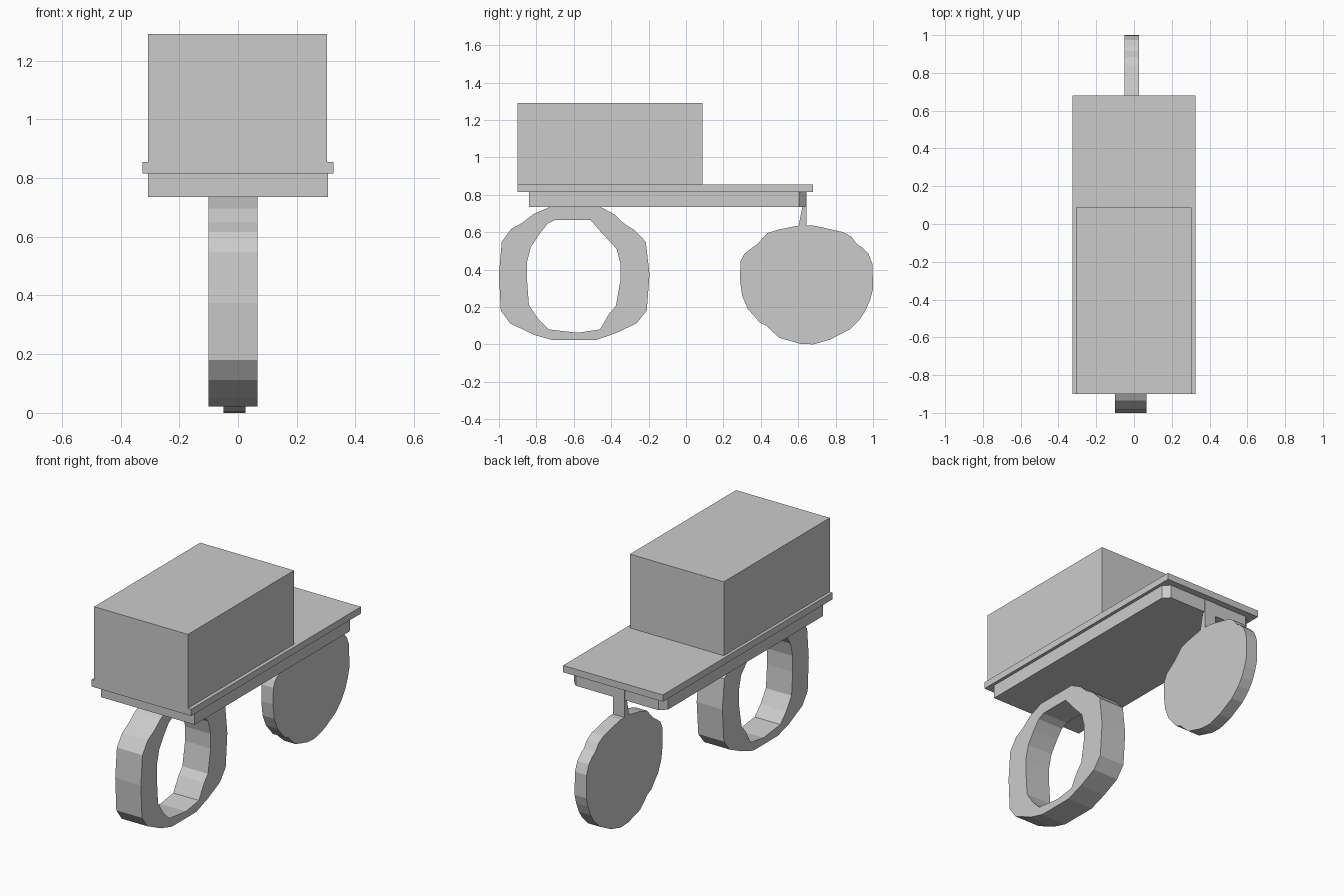
import bpy
from math import radians


def box(name, x, y, z):
    """Axis-aligned box from its (min, max) ranges."""
    bpy.ops.mesh.primitive_cube_add(size=1, location=[sum(r) / 2 for r in (x, y, z)])
    ob = bpy.context.object
    ob.name = name
    ob.scale = [r[1] - r[0] for r in (x, y, z)]
    bpy.ops.object.transform_apply(location=False, rotation=False, scale=True)
    return ob


def extrude(name, outlines, lo, hi, along_x=True):
    """Solid from closed outlines; (y, z) pushed along x, or (x, y) along z."""
    cu = bpy.data.curves.new(name, 'CURVE')
    cu.dimensions = '2D'
    cu.fill_mode = 'BOTH'
    cu.extrude = (hi - lo) / 2
    for pts in outlines:
        sp = cu.splines.new('POLY')
        sp.points.add(len(pts) - 1)
        for p, (a, b) in zip(sp.points, pts):
            p.co = (a, b, 0, 1)
        sp.use_cyclic_u = True
    ob = bpy.data.objects.new(name, cu)
    bpy.context.collection.objects.link(ob)
    mid = (lo + hi) / 2
    if along_x:
        ob.rotation_euler = (radians(90), 0, radians(90))
        ob.location.x = mid
    else:
        ob.location.z = mid
    bpy.ops.object.select_all(action='DESELECT')
    ob.select_set(True)
    bpy.context.view_layer.objects.active = ob
    bpy.ops.object.convert(target='MESH')
    ob = bpy.context.object
    bpy.ops.object.transform_apply(location=False, rotation=True, scale=False)
    for poly in ob.data.polygons:
        poly.use_smooth = False
    return ob


# Upper body and deck
box("cargo_box", (-0.307, 0.304), (-0.90, 0.087), (0.855, 1.29))
box("deck_plate", (-0.325, 0.325), (-0.90, 0.68), (0.815, 0.855))

# Under-deck slab with clipped rear corners
extrude("under_slab", [[(-0.306, -0.84), (0.306, -0.84), (0.306, 0.605), (0.27, 0.64),
                        (-0.27, 0.64), (-0.306, 0.605)]], 0.735, 0.815, along_x=False)

# Front hoop wheel
hoop_outer = [(-0.726, 0.735), (-0.457, 0.735), (-0.38, 0.693), (-0.33, 0.645),
              (-0.275, 0.61), (-0.215, 0.548), (-0.195, 0.375), (-0.21, 0.18),
              (-0.265, 0.112), (-0.375, 0.06), (-0.484, 0.022), (-0.71, 0.022),
              (-0.81, 0.05), (-0.94, 0.112), (-0.99, 0.18), (-1.0, 0.375),
              (-0.985, 0.548), (-0.935, 0.617), (-0.875, 0.65), (-0.815, 0.697)]
hoop_inner = [(-0.70, 0.665), (-0.51, 0.665), (-0.45, 0.595), (-0.37, 0.51),
              (-0.35, 0.43), (-0.35, 0.345), (-0.375, 0.205), (-0.41, 0.165),
              (-0.46, 0.08), (-0.58, 0.062), (-0.735, 0.08), (-0.79, 0.135),
              (-0.84, 0.21), (-0.85, 0.345), (-0.85, 0.44), (-0.83, 0.52),
              (-0.78, 0.595), (-0.74, 0.645)]
extrude("front_hoop_wheel", [hoop_outer, hoop_inner], -0.10, 0.067)

# Rear disc wheel with its stem up to the deck
disc = [(0.625, 0.815), (0.622, 0.735), (0.602, 0.635), (0.50, 0.615), (0.435, 0.595),
        (0.38, 0.535), (0.345, 0.51), (0.312, 0.485), (0.292, 0.445), (0.288, 0.35),
        (0.30, 0.26), (0.33, 0.19), (0.37, 0.145), (0.395, 0.115), (0.43, 0.10),
        (0.46, 0.07), (0.50, 0.035), (0.61, 0.003), (0.68, 0.0), (0.77, 0.025),
        (0.875, 0.08), (0.93, 0.135), (0.96, 0.18), (0.985, 0.24), (1.0, 0.295),
        (0.997, 0.43), (0.975, 0.485), (0.94, 0.52), (0.915, 0.535), (0.885, 0.575),
        (0.84, 0.60), (0.73, 0.625), (0.68, 0.635), (0.643, 0.635), (0.643, 0.815)]
extrude("rear_disc_wheel", [disc], -0.05, 0.026)
